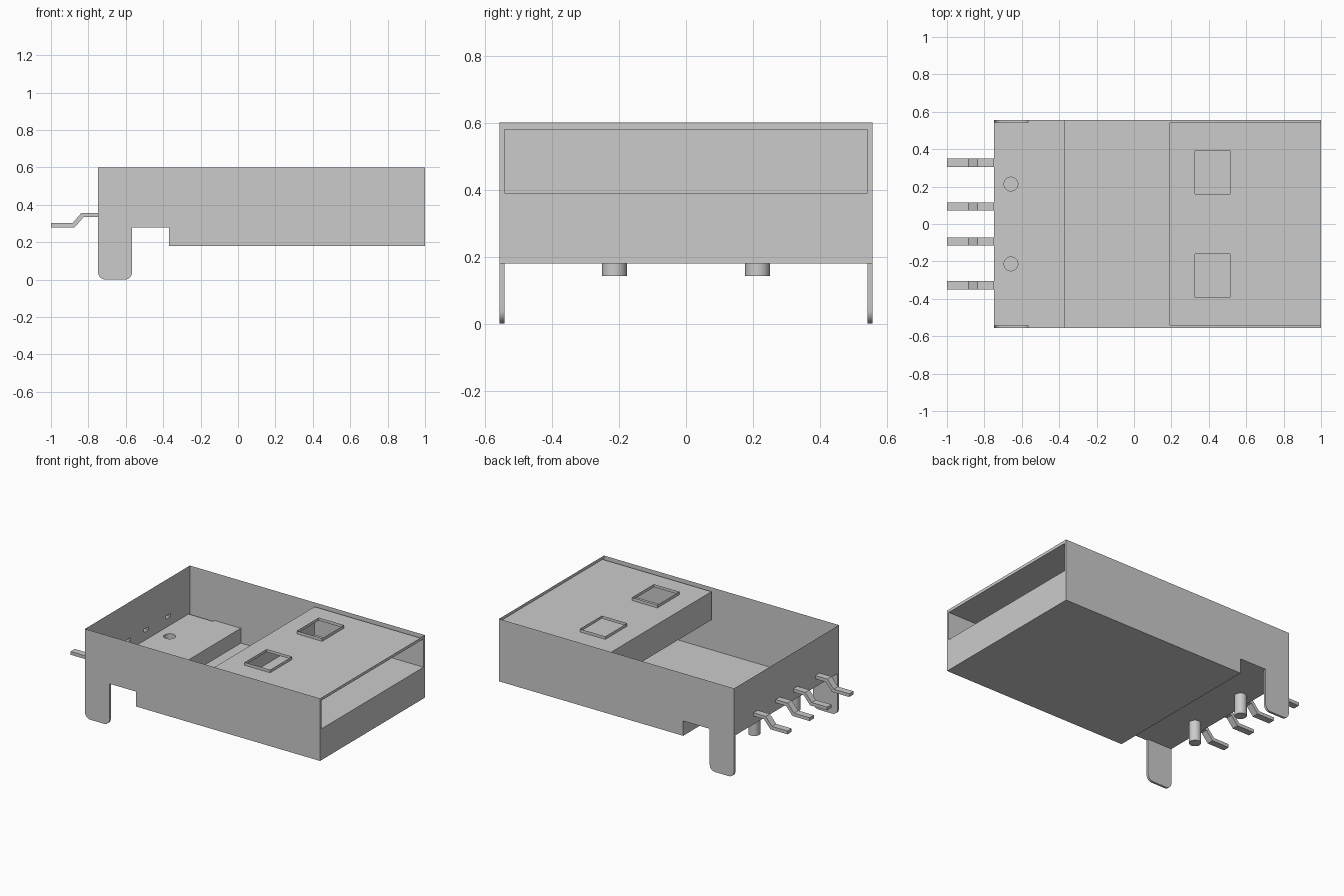
import bpy
import bmesh
from math import sin, cos, pi
from mathutils import Vector

cube = bpy.data.objects.get("Cube")
if cube:
    bpy.data.objects.remove(cube)

grey = bpy.data.materials.new("metal_grey")
grey.use_nodes = True
COLOUR = (0.6, 0.6, 0.6, 1)
grey.diffuse_color = COLOUR
grey.node_tree.nodes["Principled BSDF"].inputs["Base Color"].default_value = COLOUR

BACK, STEP, HALF_W = -0.748, -0.369, 0.557
FLOOR, SHELF, TOP = 0.18, 0.28, 0.6
INNER = 0.542


def add_object(name, bm):
    mesh = bpy.data.meshes.new(name)
    bm.to_mesh(mesh)
    bm.free()
    mesh.materials.append(grey)
    obj = bpy.data.objects.new(name, mesh)
    bpy.context.collection.objects.link(obj)
    return obj


def prism(name, profile, y0, y1):
    """Extrude an x-z profile from y0 to y1."""
    bm = bmesh.new()
    face = bm.faces.new([bm.verts.new((x, y0, z)) for x, z in profile])
    new = bmesh.ops.extrude_face_region(bm, geom=[face])["geom"]
    verts = [v for v in new if isinstance(v, bmesh.types.BMVert)]
    bmesh.ops.translate(bm, verts=verts, vec=(0, y1 - y0, 0))
    bmesh.ops.recalc_face_normals(bm, faces=bm.faces)
    return add_object(name, bm)


def box(name, x0, x1, y0, y1, z0, z1):
    return prism(name, [(x0, z0), (x1, z0), (x1, z1), (x0, z1)], y0, y1)


def rounded_tab(x0, x1, top, r, steps=6):
    """Tab outline with two rounded lower corners."""
    arc = [pi / 2 * i / steps for i in range(steps + 1)]
    left = [(x0 + r - r * cos(a), r - r * sin(a)) for a in arc]
    right = [(x1 - r + r * sin(a), r - r * cos(a)) for a in arc]
    return [(x0, top)] + left + right + [(x1, top)]


# Stepped body
shell = prism("shell", [(BACK, SHELF), (STEP, SHELF), (STEP, FLOOR),
                        (1, FLOOR), (1, TOP), (BACK, TOP)], -HALF_W, HALF_W)
joined, cut = [], []

# Plug cavity
cut.append(box("cavity", 0.19, 1.2, -INNER, INNER, 0.39, 0.58))

pin_profile = [(-1, 0.28), (-0.873, 0.28), (-0.825, 0.335), (-0.73, 0.335),
               (-0.73, 0.357), (-0.837, 0.357), (-0.885, 0.302), (-1, 0.302)]
for side in (-1, 1):
    # Mounting legs flush with the side walls
    y0, y1 = sorted((side * INNER, side * HALF_W))
    joined.append(prism("leg", rounded_tab(BACK, -0.566, SHELF, 0.04), y0, y1))
    # Bent contact pins
    for y in (0.0935, 0.328):
        joined.append(prism("pin", pin_profile, side * y - 0.0225, side * y + 0.0225))
    # Locating pegs
    bm = bmesh.new()
    bmesh.ops.create_cone(bm, cap_ends=True, segments=32, radius1=0.037,
                          radius2=0.037, depth=0.2)
    bmesh.ops.translate(bm, verts=bm.verts, vec=(-0.658, side * 0.2135, 0.242))
    joined.append(add_object("peg", bm))
    # Latch windows
    y0, y1 = sorted((side * 0.16, side * 0.393))
    cut.append(box("window", 0.325, 0.514, y0, y1, 0.5, 0.7))

for operation, tools in (("UNION", joined), ("DIFFERENCE", cut)):
    for tool in tools:
        mod = shell.modifiers.new(tool.name, "BOOLEAN")
        mod.operation, mod.solver, mod.object = operation, "EXACT", tool

# Bake the booleans and drop the helper solids
depsgraph = bpy.context.evaluated_depsgraph_get()
bm = bmesh.new()
bm.from_mesh(shell.evaluated_get(depsgraph).to_mesh())
for obj in joined + cut + [shell]:
    bpy.data.objects.remove(obj)

# Open the top of the shell
lid = [f for f in bm.faces if f.calc_center_median().z > TOP - 0.001]
bmesh.ops.delete(bm, geom=lid, context="FACES")


def part_of(face):
    c = face.calc_center_median()
    if c.x < BACK - 0.001:
        return "contact_pins"
    if c.z < SHELF - 0.001 and c.x < -0.5:
        return "mounting_legs" if abs(c.y) > 0.5 else "locating_pegs"
    return "shell"


# Separate the baked surface into named parts
for name in ("shell", "contact_pins", "mounting_legs", "locating_pegs"):
    part = bm.copy()
    other = [f for f in part.faces if part_of(f) != name]
    bmesh.ops.delete(part, geom=other, context="FACES")
    obj = add_object(name, part)
    bpy.ops.object.select_all(action="DESELECT")
    obj.select_set(True)
    bpy.context.view_layer.objects.active = obj
    bpy.ops.object.shade_smooth_by_angle(angle=pi / 6)
bm.free()
